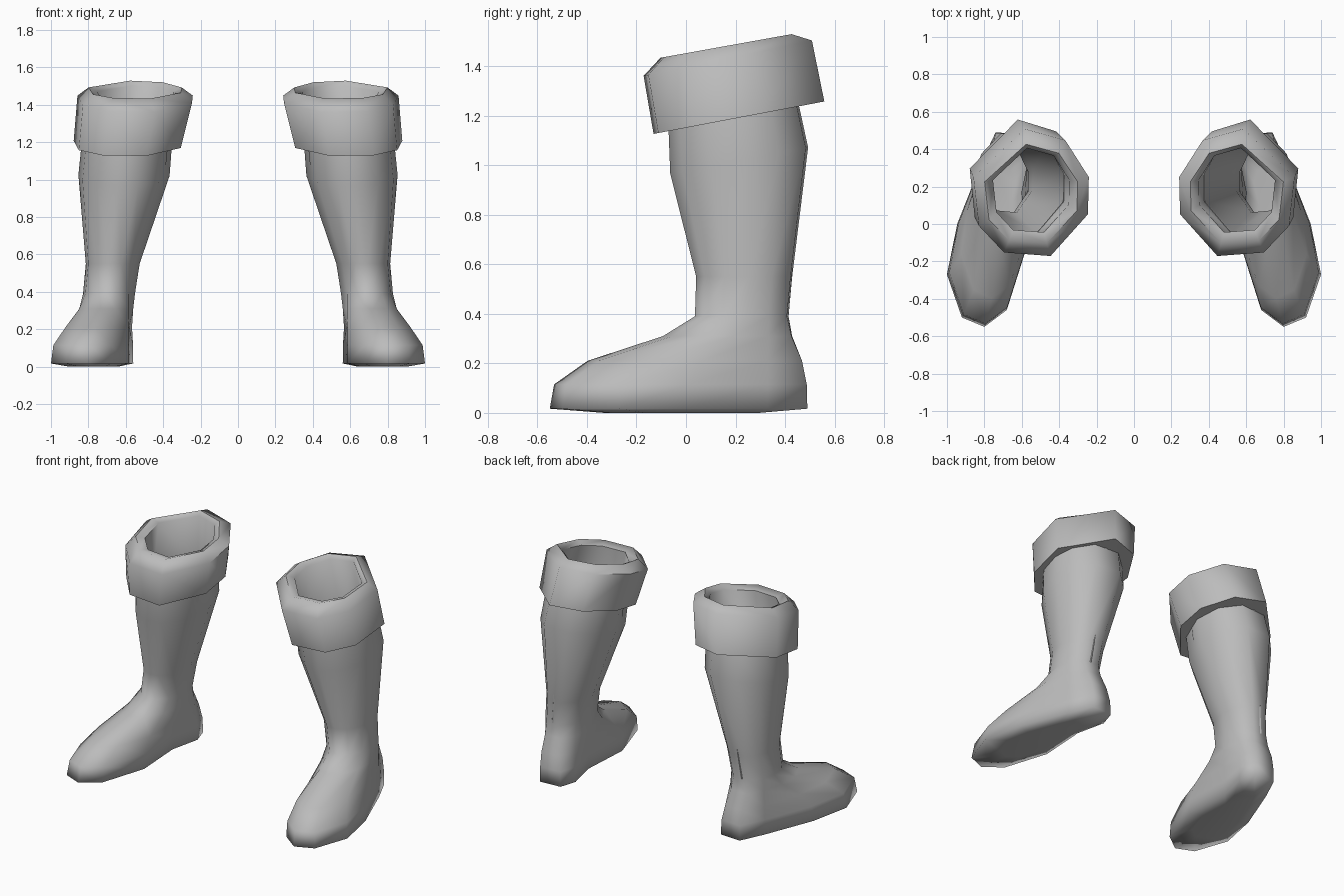
import bpy, bmesh, math

cube = bpy.data.objects.get("Cube")
if cube:
    bpy.data.objects.remove(cube, do_unlink=True)

grey = bpy.data.materials.new("plain_grey")
grey.use_nodes = True
colour = (0.5, 0.5, 0.5, 1)
grey.diffuse_color = colour
grey.node_tree.nodes["Principled BSDF"].inputs["Base Color"].default_value = colour

LEG_ANGLES = [65, 110, 145, 180, 220, 252, 278, 305, 335, 5, 32]
CUFF_ANGLES = [84, 125, 165, 198, 251, 297, 331, 375]


def ring(angles, cx, cy, rx, ry, z, slope=0.0):
    """Oval section that rises towards the back by the given slope."""
    pts = []
    for a in angles:
        x = cx + rx * 1.03 * math.cos(math.radians(a))
        y = cy + ry * 1.03 * math.sin(math.radians(a))
        pts.append((x, y, z + slope * (y - cy)))
    return pts


def loft(name, rings, side, sharp, cap_start=False):
    """Skin a stack of sections; side -1 gives the mirrored copy."""
    bm = bmesh.new()
    loops = [[bm.verts.new((side * x, y, z)) for x, y, z in r] for r in rings]
    for lo, hi in zip(loops, loops[1:]):
        n = len(lo)
        for i in range(n):
            j = (i + 1) % n
            bm.faces.new((lo[i], lo[j], hi[j], hi[i]))
    if cap_start:
        bm.faces.new(loops[0][::-1])
    if side < 0:
        bmesh.ops.reverse_faces(bm, faces=bm.faces)
    mesh = bpy.data.meshes.new(name)
    bm.to_mesh(mesh)
    bm.free()
    mesh.materials.append(grey)
    obj = bpy.data.objects.new(name, mesh)
    bpy.context.collection.objects.link(obj)
    bpy.ops.object.select_all(action='DESELECT')
    obj.select_set(True)
    bpy.context.view_layer.objects.active = obj
    bpy.ops.object.shade_smooth_by_angle(angle=math.radians(sharp))


# Foot: sections blend from the sole outline up to the ankle
sole = [(0.74, 0.49), (0.595, 0.48), (0.56, 0.37), (0.605, 0.17), (0.585, -0.16),
        (0.68, -0.46), (0.80, -0.55), (0.92, -0.50), (1.0, -0.27), (0.945, 0.0),
        (0.815, 0.33)]
ankle = ring(LEG_ANGLES, 0.69, 0.23, 0.135, 0.19, 0.39)


def foot_ring(z, wx, wy):
    """Section between ankle (0) and sole (1), blended per axis."""
    return [(a[0] + (s[0] - a[0]) * wx, a[1] + (s[1] - a[1]) * wy, z)
            for a, s in zip(ankle, sole)]


underside = [(0.76 + (x - 0.76) * 0.6, y * 0.6, 0) for x, y in sole]
boot = [underside, foot_ring(0.017, 1, 1), foot_ring(0.115, 0.93, 0.97),
        foot_ring(0.21, 0.58, 0.74), foot_ring(0.31, 0.17, 0.22), ankle]

# Leg: widens and leans inwards towards the calf
boot += [ring(LEG_ANGLES, 0.67, 0.24, 0.14, 0.195, 0.55),
         ring(LEG_ANGLES, 0.61, 0.222, 0.237, 0.28, 1.02, 0.19),
         ring(LEG_ANGLES, 0.595, 0.20, 0.235, 0.265, 1.19, 0.19)]

# Turned-down cuff, rolling over the rim into the lining that follows the leg
cuff = [ring(CUFF_ANGLES, *v) for v in (
    (0.59, 0.20, 0.215, 0.25, 1.19, 0.19),
    (0.59, 0.205, 0.29, 0.345, 1.19, 0.19),
    (0.55, 0.16, 0.31, 0.34, 1.43, 0.21),
    (0.55, 0.155, 0.25, 0.265, 1.48, 0.18),
    (0.55, 0.175, 0.205, 0.225, 1.46, 0.18),
    (0.60, 0.205, 0.22, 0.255, 1.10, 0.19),
    (0.67, 0.24, 0.13, 0.183, 0.55),
    (0.69, 0.23, 0.125, 0.18, 0.39))]

for label, side in (("left", 1), ("right", -1)):
    loft(label + "_boot", boot, side, 100, cap_start=True)
    loft(label + "_cuff_and_lining", cuff, side, 62)
